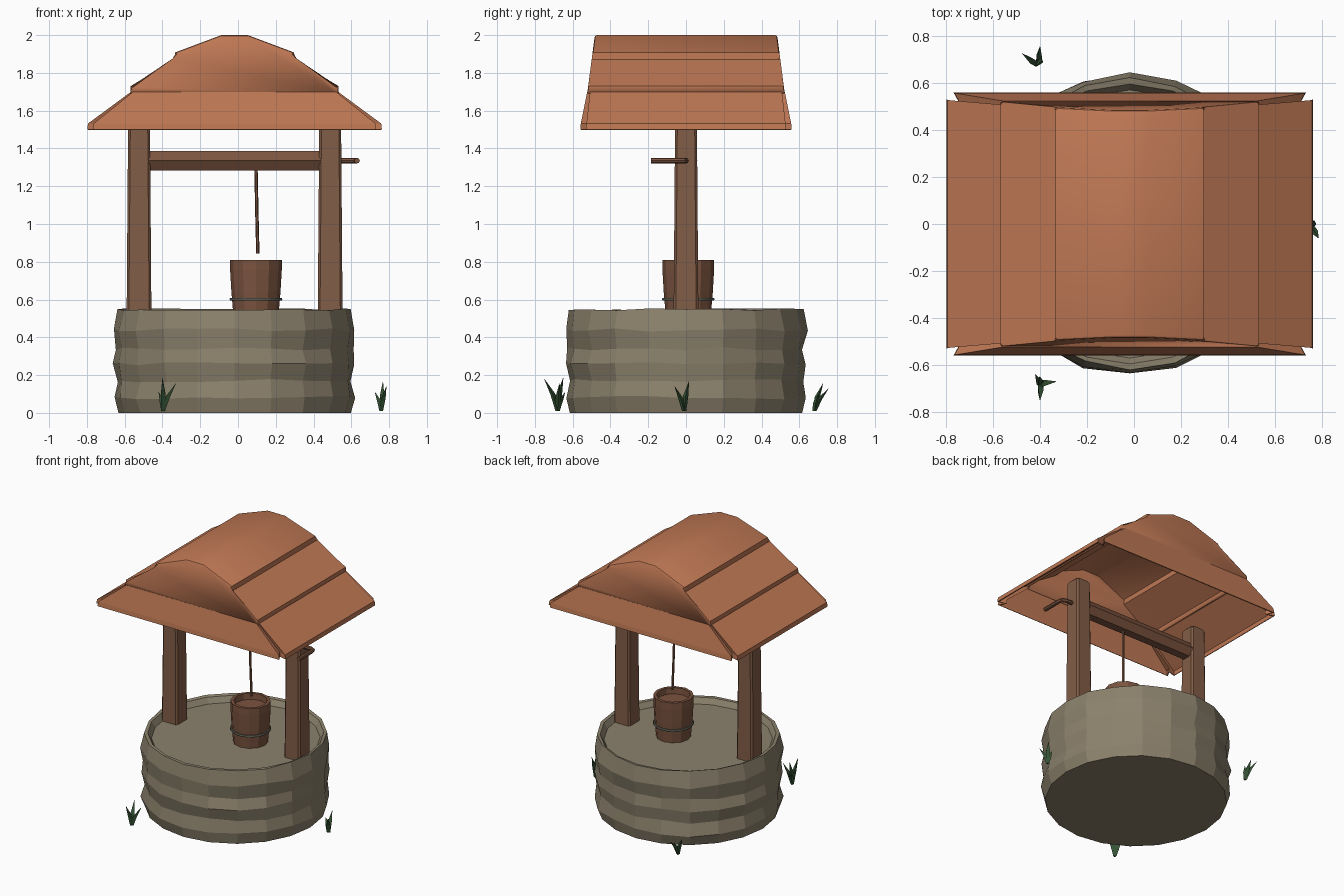
import bpy, bmesh, math, random
from mathutils import Vector

if "Cube" in bpy.data.objects:
    bpy.data.objects.remove(bpy.data.objects["Cube"])

random.seed(4)
CX = -0.018  # centre line of the well


def material(name, rgb):
    m = bpy.data.materials.new(name)
    m.diffuse_color = (*rgb, 1)
    m.use_nodes = True
    m.node_tree.nodes["Principled BSDF"].inputs["Base Color"].default_value = m.diffuse_color
    return m


ROOF = material("terracotta", (0.53, 0.19, 0.09))
STONE = material("stone", (0.26, 0.22, 0.15))
WOOD = material("post_wood", (0.225, 0.11, 0.062))
DARK = material("bucket_wood", (0.20, 0.088, 0.05))
METAL = material("hoop_metal", (0.12, 0.12, 0.095))
GRASS = material("grass_green", (0.04, 0.095, 0.04))


def finish(bm, name, mat, smooth=None):
    bmesh.ops.recalc_face_normals(bm, faces=bm.faces[:])
    me = bpy.data.meshes.new(name)
    bm.to_mesh(me)
    bm.free()
    me.materials.append(mat)
    ob = bpy.data.objects.new(name, me)
    bpy.context.collection.objects.link(ob)
    if smooth:
        bpy.context.view_layer.objects.active = ob
        ob.select_set(True)
        bpy.ops.object.shade_smooth_by_angle(angle=math.radians(smooth))
        ob.select_set(False)
    return ob


def loft(bm, rings, cap_start=True, cap_end=True):
    """Bridge rings of equal point count."""
    vs = [[bm.verts.new(p) for p in r] for r in rings]
    n = len(vs[0])
    for a, b in zip(vs, vs[1:]):
        for i in range(n):
            j = (i + 1) % n
            bm.faces.new((a[i], a[j], b[j], b[i]))
    if cap_start:
        bm.faces.new(vs[0][::-1])
    if cap_end:
        bm.faces.new(vs[-1])


def circle(x, y, z, r, n, jr=0, jz=0):
    pts = []
    for i in range(n):
        a = math.tau * i / n
        q = r + random.uniform(-jr, jr)
        pts.append((x + q * math.cos(a), y + q * math.sin(a),
                    z + random.uniform(-jz, jz)))
    return pts


def rod(name, pts, r, n, mat):
    """Round or polygonal bar following a path."""
    bm = bmesh.new()
    pts = [Vector(p) for p in pts]
    rings = []
    for i, p in enumerate(pts):
        d = (pts[min(i + 1, len(pts) - 1)] - pts[max(i - 1, 0)]).normalized()
        up = Vector((0, 0, 1)) if abs(d.z) < 0.9 else Vector((0, 1, 0))
        u = d.cross(up).normalized()
        v = u.cross(d)
        rings.append([p + r * (u * math.cos(math.tau * k / n) + v * math.sin(math.tau * k / n))
                      for k in range(n)])
    loft(bm, rings)
    return finish(bm, name, mat)


def thicken(ob, t):
    m = ob.modifiers.new("thickness", 'SOLIDIFY')
    m.thickness = t
    m.offset = -1


# Stone wall: uneven courses, rim and sunken lid
bm = bmesh.new()
courses = [(0.08, 0.638), (0.17, 0.622), (0.26, 0.638), (0.34, 0.622), (0.44, 0.64)]
rings = [circle(CX, 0, 0.0, 0.615, 20)]
rings += [circle(CX, 0, z, r, 20, 0.009, 0.009) for z, r in courses]
rings += [circle(CX, 0, 0.548, 0.617, 20, 0.006, 0.006),
          circle(CX, 0, 0.545, 0.595, 20),
          circle(CX, 0, 0.505, 0.57, 20)]
loft(bm, rings)
finish(bm, "stone_wall", STONE)

# Posts: slightly tapered with chamfered corners
for side, name in ((-1, "left_post"), (1, "right_post")):
    bm = bmesh.new()
    rings = []
    for z, h in ((0.48, 0.066), (1.505, 0.058), (1.52, 0.048)):
        c = h - 0.012
        rings.append([(CX + side * 0.506 + x, y, z) for x, y in
                      ((h, -c), (h, c), (c, h), (-c, h), (-h, c), (-h, -c), (-c, -h), (c, -h))])
    loft(bm, rings)
    finish(bm, name, WOOD)

# Windlass bar, crank and rope
rod("windlass_bar", [(-0.48, 0, 1.335), (0.445, 0, 1.335)], 0.06, 6, DARK)
rod("crank", [(0.52, 0, 1.335), (0.60, 0, 1.335), (0.625, -0.012, 1.335),
              (0.63, -0.04, 1.335), (0.63, -0.185, 1.335)], 0.015, 8, DARK)
rod("rope", [(0.095, 0, 1.30), (0.10, 0.005, 1.05), (0.105, 0.01, 0.845)], 0.009, 6, DARK)

# Bucket with recessed inside, and its hoop
BX, BY = 0.095, 0.012
bm = bmesh.new()
loft(bm, [circle(BX, BY, z, r, 12) for z, r in
          ((0.50, 0.118), (0.64, 0.13), (0.76, 0.137), (0.81, 0.137), (0.81, 0.115), (0.765, 0.112))])
finish(bm, "bucket", DARK)

bm = bmesh.new()
hoop = []
for i in range(16):
    a = math.tau * i / 16
    hoop.append([(BX + (0.132 + 0.008 * math.cos(b)) * math.cos(a),
                  BY + (0.132 + 0.008 * math.cos(b)) * math.sin(a),
                  0.602 + 0.008 * math.sin(b)) for b in (math.tau * k / 6 for k in range(6))])
loft(bm, hoop + [hoop[0]], False, False)
bmesh.ops.remove_doubles(bm, verts=bm.verts[:], dist=1e-4)
finish(bm, "bucket_hoop", METAL, 60)

# Upper roof: stepped gable with ends leaning inwards, open below
half = [(0.55, 1.69), (0.55, 1.73), (0.315, 1.87), (0.315, 1.908), (0.07, 2.0)]
profile = half + [(-x, z) for x, z in reversed(half)]
bm = bmesh.new()
ends = []
for s in (-1, 1):
    ends.append([bm.verts.new((CX + x, s * (0.523 - (z - 1.69) * 0.13), z)) for x, z in profile])
a, b = ends
for i in range(len(profile) - 1):
    bm.faces.new((a[i], a[i + 1], b[i + 1], b[i]))
caps = [bm.faces.new(a[::-1]), bm.faces.new(b)]
rim = [e for f in caps for e in f.edges if not e.is_boundary]
bmesh.ops.bevel(bm, geom=rim, offset=0.012, segments=2, profile=0.5, affect='EDGES')
thicken(finish(bm, "upper_roof", ROOF, 25), 0.015)

# Lower roof: flared skirt with a groove at every corner
def skirt(z, corner):
    c = corner
    r = c[::-1]
    pts = c + [(-x, y) for x, y in r] + [(-x, -y) for x, y in c] + [(x, -y) for x, y in r]
    return [(CX + x, y, z) for x, y in pts]


low = [(0.78, 0.53), (0.725, 0.515), (0.75, 0.56)]
high = [(0.548, 0.508), (0.53, 0.503), (0.537, 0.523)]
bm = bmesh.new()
loft(bm, [skirt(1.5, low), skirt(1.532, [(x - 0.004, y - 0.003) for x, y in low]),
          skirt(1.70, high)], False, False)
thicken(finish(bm, "lower_roof", ROOF), 0.012)

# Grass tufts: bent blades given as tip offsets from the root
tufts = {
    "front_grass": (-0.40, -0.68, [(0.0, 0.03, 0.185), (0.07, 0.01, 0.155),
                                   (-0.02, 0.04, 0.11), (0.0, -0.07, 0.18)]),
    "back_grass": (-0.41, 0.68, [(0.01, 0.075, 0.13), (-0.065, 0.045, 0.155),
                                 (0.02, 0.02, 0.10)]),
    "side_grass": (0.755, -0.01, [(0.012, 0.025, 0.165), (-0.03, 0.01, 0.11),
                                  (0.03, -0.05, 0.14)]),
}
for name, (x, y, tips) in tufts.items():
    bm = bmesh.new()
    for tx, ty, tz in tips:
        root = circle(x, y, 0.01, 0.013, 3)
        mid = circle(x + tx * 0.35, y + ty * 0.35, tz * 0.55, 0.016, 3)
        tip = circle(x + tx, y + ty, tz, 0.001, 3)
        loft(bm, [root, mid, tip])
    finish(bm, name, GRASS)
